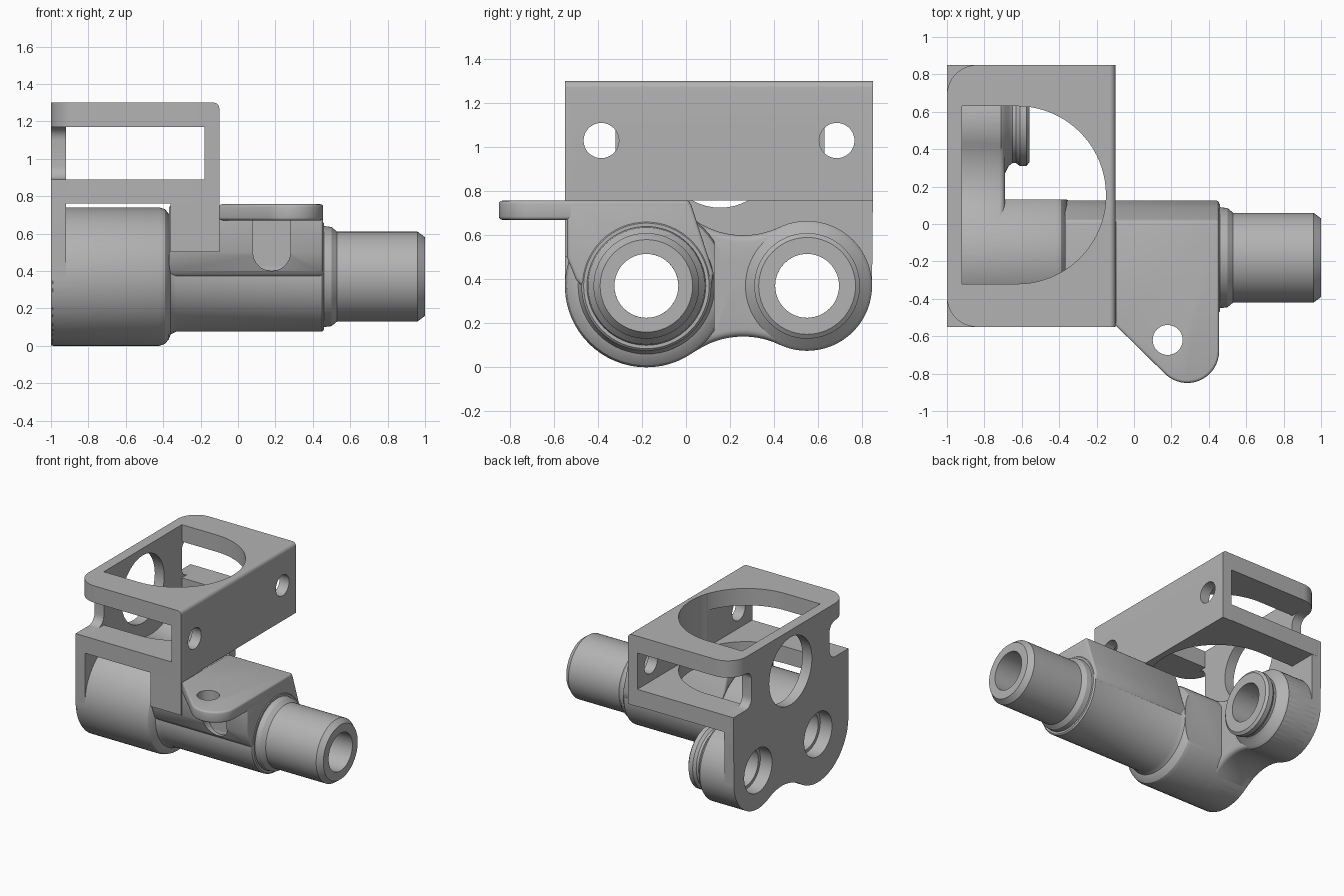
import bpy, bmesh
from math import sin, cos, radians, pi, atan2, degrees

old = bpy.data.objects.get("Cube")
if old:
    bpy.data.objects.remove(old, do_unlink=True)

metal = bpy.data.materials.new("plain_grey")
metal.use_nodes = True
GREY = (0.45, 0.45, 0.45, 1)
metal.diffuse_color = GREY
metal.node_tree.nodes["Principled BSDF"].inputs["Base Color"].default_value = GREY


def arc(u, v, r, a0, a1, n=16):
    """Points on an arc, angles in degrees."""
    return [(u + r * cos(radians(a0 + (a1 - a0) * i / n)),
             v + r * sin(radians(a0 + (a1 - a0) * i / n))) for i in range(n + 1)]


def finish(name, bm):
    bmesh.ops.remove_doubles(bm, verts=bm.verts, dist=1e-5)
    bmesh.ops.recalc_face_normals(bm, faces=bm.faces)
    me = bpy.data.meshes.new(name)
    bm.to_mesh(me)
    bm.free()
    me.materials.append(metal)
    ob = bpy.data.objects.new(name, me)
    bpy.context.scene.collection.objects.link(ob)
    return ob


def prism(name, pts, axis, a, b):
    """Outline extruded along an axis from a to b."""
    place = {"x": lambda p, h: (h, p[0], p[1]),
             "y": lambda p, h: (p[0], h, p[1]),
             "z": lambda p, h: (p[0], p[1], h)}[axis]
    bm = bmesh.new()
    lo = [bm.verts.new(place(p, a)) for p in pts]
    hi = [bm.verts.new(place(p, b)) for p in pts]
    bm.faces.new(lo)
    bm.faces.new(hi)
    for i in range(len(pts)):
        j = (i + 1) % len(pts)
        bm.faces.new((lo[i], lo[j], hi[j], hi[i]))
    return finish(name, bm)


def lathe(name, profile, y, z, n=64):
    """Closed (x, radius) profile turned around an axis along x."""
    bm = bmesh.new()
    rings = [[bm.verts.new((x, y + r * cos(2 * pi * k / n), z + r * sin(2 * pi * k / n)))
              for k in range(n)] for x, r in profile]
    for i in range(len(rings)):
        p, q = rings[i - 1], rings[i]
        for k in range(n):
            m = (k + 1) % n
            bm.faces.new((p[k], p[m], q[m], q[k]))
    return finish(name, bm)


def disc(u, v, r):
    return arc(u, v, r, 0, 360, 48)[:-1]


def box(u0, u1, v0, v1):
    return [(u0, v0), (u1, v0), (u1, v1), (u0, v1)]


def apply(ob, mod):
    bpy.ops.object.select_all(action="DESELECT")
    bpy.context.view_layer.objects.active = ob
    ob.select_set(True)
    bpy.ops.object.modifier_apply(modifier=mod.name)


def cut(ob, *cutters):
    for pts, axis, a, b in cutters:
        tool = prism("cutter", pts, axis, a, b)
        mod = ob.modifiers.new("cut", "BOOLEAN")
        mod.operation, mod.solver, mod.object = "DIFFERENCE", "EXACT", tool
        apply(ob, mod)
        bpy.data.objects.remove(tool, do_unlink=True)
    return ob


def soften(ob, width):
    mod = ob.modifiers.new("soften", "BEVEL")
    mod.width, mod.segments, mod.limit_method = width, 3, "ANGLE"
    mod.angle_limit = radians(50)
    apply(ob, mod)
    return ob


# Tube axes
Y1, Y2, Z = -0.18, 0.55, 0.37
R1, R2, BORE, SEAT = 0.37, 0.295, 0.145, 0.17
bores = [(disc(Y1, Z, SEAT), "x", -2, -0.9), (disc(Y2, Z, SEAT), "x", -2, -0.9),
         (disc(Y1, Z, BORE), "x", -2, 2), (disc(Y2, Z, BORE), "x", -2, 2)]

# Main tube, with its enlarged head and its outlet pipe
main = lathe("main_tube", [(-1, SEAT), (-1, 0.36), (-0.99, R1), (-0.42, R1), (-0.39, 0.36),
                           (-0.37, 0.335), (-0.36, 0.31), (-0.33, R2), (0.45, R2), (0.46, 0.285),
                           (0.46, 0.27), (0.5, 0.265), (0.53, 0.24), (0.96, 0.24), (1, 0.21),
                           (1, BORE), (-0.9, BORE), (-0.9, SEAT)], Y1, Z)
cut(main, (box(-0.69, -0.32, 0.13, 0.4), "z", -0.1, 1))

# Short second tube with a lipped end
lathe("second_tube", [(-1, SEAT), (-1, R2), (-0.71, R2), (-0.69, 0.28), (-0.67, 0.24),
                      (-0.65, 0.225), (-0.63, 0.225), (-0.61, 0.24), (-0.575, 0.24),
                      (-0.56, 0.22), (-0.56, BORE), (-0.9, BORE), (-0.9, SEAT)], Y2, Z)

# Lower outline shared by the web and the end plate: two lobes and a waist
WY, WR = 0.26, 0.385
WZ = 0.14 - WR
a1 = degrees(atan2(WZ - Z, WY - Y1))
a2 = degrees(atan2(WZ - Z, WY - Y2))
lower = (arc(Y2, Z, R2, 0, a2) + arc(WY, WZ, WR, a2 + 180, a1 + 180)[1:-1]
         + arc(Y1, Z, R1, a1, -180))
upper = [(y, 2 * Z - z) for y, z in reversed(lower[1:-1])]
web = soften(prism("tube_web", lower + upper, "x", -0.99, -0.69), 0.03)
cut(web, *bores)

# End plate with a narrower column and a round window
F = 0.07
column = (arc(-0.32 - F, 0.89 + F, F, -90, 0, 6) + arc(-0.32 - F, 1.17 - F, F, 0, 90, 6)
          + [(-0.32, 1.18), (0.63, 1.18)]
          + arc(0.63 + F, 1.17 - F, F, 90, 180, 6) + arc(0.63 + F, 0.89 + F, F, 180, 270, 6))
plate = prism("end_plate", lower + [(-0.55, 0.89)] + column + [(0.85, 0.89)], "x", -1, -0.92)
window = (disc(0.155, 0.985, 0.26), "x", -1.2, -0.9)
cut(plate, window, *bores)

# Upper bracket: top plate and floor with a D-shaped opening, and the side wall
opening = (arc(-0.625, 0.155, 0.475, -90, 90, 40) + [(-0.92, 0.63), (-0.92, -0.32)],
           "z", 0.7, 1.4)


def shelf(name, z0, z1, r):
    pts = ([(-0.13, -0.55), (-0.13, 0.85)] + arc(-1 + r, 0.85 - r, r, 90, 180)
           + arc(-1 + r, -0.55 + r, r, 180, 270))
    return cut(prism(name, pts, "z", z0, z1), opening, window)


shelf("bracket_top", 1.17, 1.3, 0.16)
shelf("bracket_floor", 0.76, 0.89, 0.035)
wall = prism("bracket_wall", [(-0.18, 0.757), (-0.1, 0.757)]
             + arc(-0.13, 1.27, 0.03, 0, 90, 6) + [(-0.18, 1.3)], "y", -0.55, 0.85)
cut(wall, opening, *[(disc(y, 1.03, 0.08), "x", -0.4, 0.1) for y in (-0.385, 0.685)])

# Block on top of the tube, with a rounded relief under the tab hole
block = prism("body_block", [(-0.54, 0.75), (0.02, 0.75), (0.085, 0.55), (0.125, 0.43),
                             (0.115, Z), (-0.475, Z), (-0.5, 0.4), (-0.54, 0.5)],
              "x", -0.37, 0.455)
soften(block, 0.015)
relief = (arc(0.18, 0.5, 0.1, 180, 360) + [(0.28, 0.68), (0.08, 0.68)], "y", -0.8, -0.47)
cut(block, relief, (disc(Y1, Z, BORE), "x", -2, 2))

# Front corner of the block under the bracket
prism("front_shoulder", box(-0.36, -0.1, 0.5, 0.78), "y", -0.55, -0.3)

# Mounting tab
tab = prism("mounting_tab", [(-0.1, 0.02), (-0.1, -0.54)]
            + arc(0.285, -0.68, 0.17, 225, 360) + [(0.455, 0.02)], "z", 0.67, 0.757)
soften(tab, 0.015)
cut(tab, (disc(0.18, -0.62, 0.08), "z", 0.5, 1))

# Smooth round surfaces, keep edges sharp
bpy.ops.object.select_all(action="DESELECT")
for ob in bpy.context.scene.objects:
    if ob.type == "MESH" and ob.data.materials and ob.data.materials[0] == metal:
        ob.select_set(True)
        bpy.context.view_layer.objects.active = ob
bpy.ops.object.shade_smooth_by_angle(angle=radians(32))
